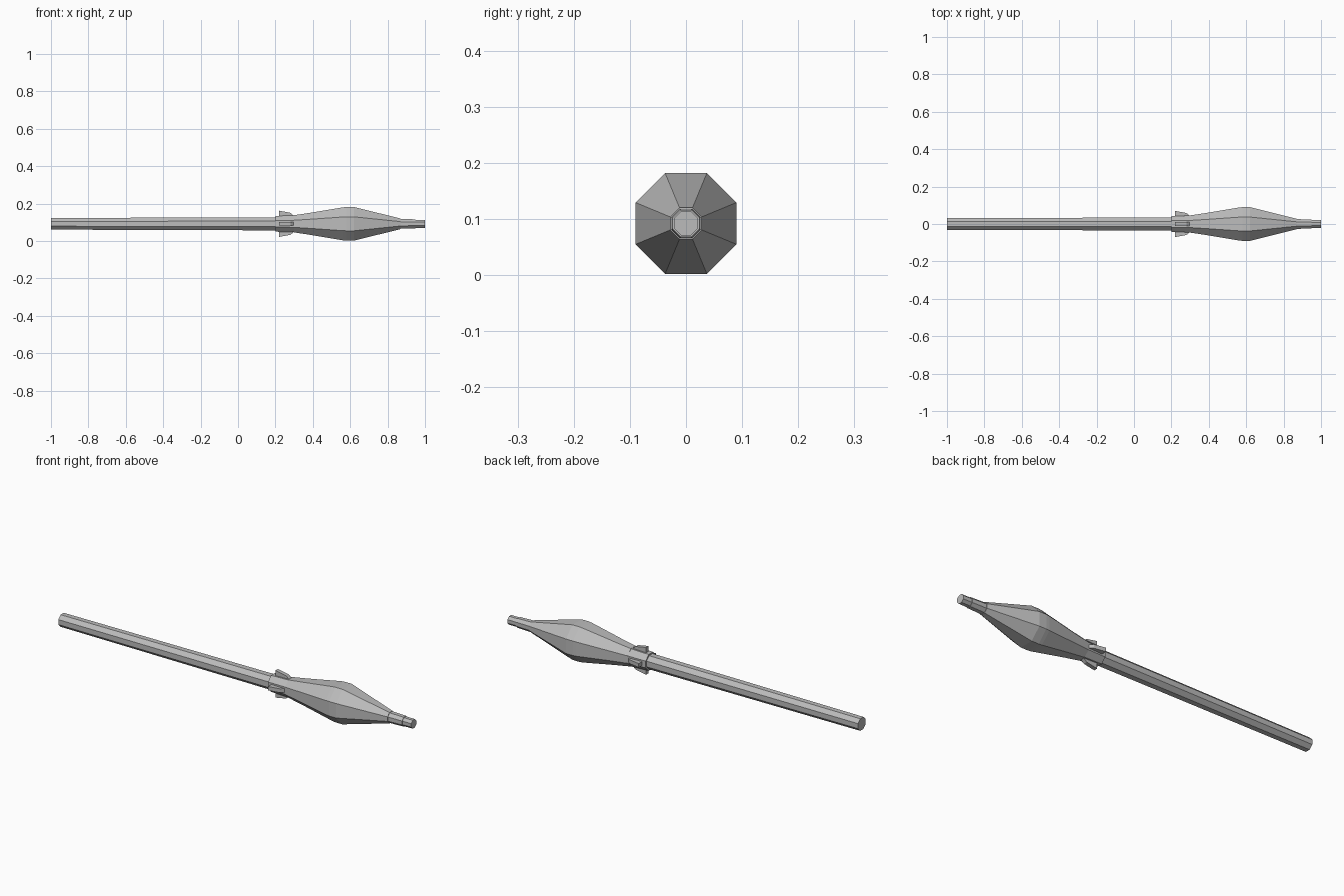
import bpy
import bmesh
from math import cos, sin, pi
from mathutils import Matrix, Vector

if "Cube" in bpy.data.objects:
    bpy.data.objects.remove(bpy.data.objects["Cube"], do_unlink=True)

SIDES = 8
AXIS_Z = 0.092

grey = bpy.data.materials.new("plain grey")
grey.use_nodes = True
GREY = (0.5, 0.5, 0.5, 1)
grey.diffuse_color = GREY
grey.node_tree.nodes["Principled BSDF"].inputs["Base Color"].default_value = GREY


def finish(name, bm):
    bmesh.ops.recalc_face_normals(bm, faces=bm.faces)
    mesh = bpy.data.meshes.new(name)
    bm.to_mesh(mesh)
    bm.free()
    mesh.materials.append(grey)
    obj = bpy.data.objects.new(name, mesh)
    obj.location.z = AXIS_Z
    bpy.context.collection.objects.link(obj)
    return obj


def octagonal_body(name, profile):
    """Loft octagons along x; profile holds (x, distance from axis to flat)."""
    bm = bmesh.new()
    rings = []
    for x, apothem in profile:
        r = apothem / cos(pi / SIDES)
        angles = [(i + 0.5) * 2 * pi / SIDES for i in range(SIDES)]
        rings.append([bm.verts.new((x, r * cos(a), r * sin(a))) for a in angles])
    for a, b in zip(rings, rings[1:]):
        for i in range(SIDES):
            j = (i + 1) % SIDES
            bm.faces.new((a[i], a[j], b[j], b[i]))
    bm.faces.new(rings[0])
    bm.faces.new(rings[-1])
    return finish(name, bm)


def fin(name, angle):
    """Swept wedge standing on the collar, tallest at its rear edge."""
    bm = bmesh.new()
    outline = [(0.22, 0.036), (0.22, 0.07), (0.28, 0.059), (0.30, 0.042), (0.30, 0.036)]
    face = bm.faces.new([bm.verts.new((x, -0.01, z)) for x, z in outline])
    extruded = bmesh.ops.extrude_face_region(bm, geom=[face])["geom"]
    verts = [v for v in extruded if isinstance(v, bmesh.types.BMVert)]
    bmesh.ops.translate(bm, verts=verts, vec=Vector((0, 0.02, 0)))
    bmesh.ops.rotate(bm, verts=bm.verts, matrix=Matrix.Rotation(angle, 3, "X"))
    finish(name, bm)


# Long tail tube, flaring slightly toward the collar
octagonal_body("tail_tube", [(-1.0, 0.031), (0.2, 0.035)])

# Collar that carries the fins
octagonal_body("collar", [(0.2, 0.042), (0.3, 0.045)])

# Bulged head
octagonal_body("head", [(0.3, 0.046), (0.38, 0.058), (0.56, 0.088), (0.58, 0.09),
                        (0.62, 0.09), (0.87, 0.028)])

# Stepped nose
octagonal_body("nose_base", [(0.87, 0.026), (0.95, 0.024)])
octagonal_body("nose_tip", [(0.95, 0.0215), (1.0, 0.0215)])

# Four fins around the collar
for i, side in enumerate(("top", "right", "bottom", "left")):
    fin("fin_" + side, i * pi / 2)
